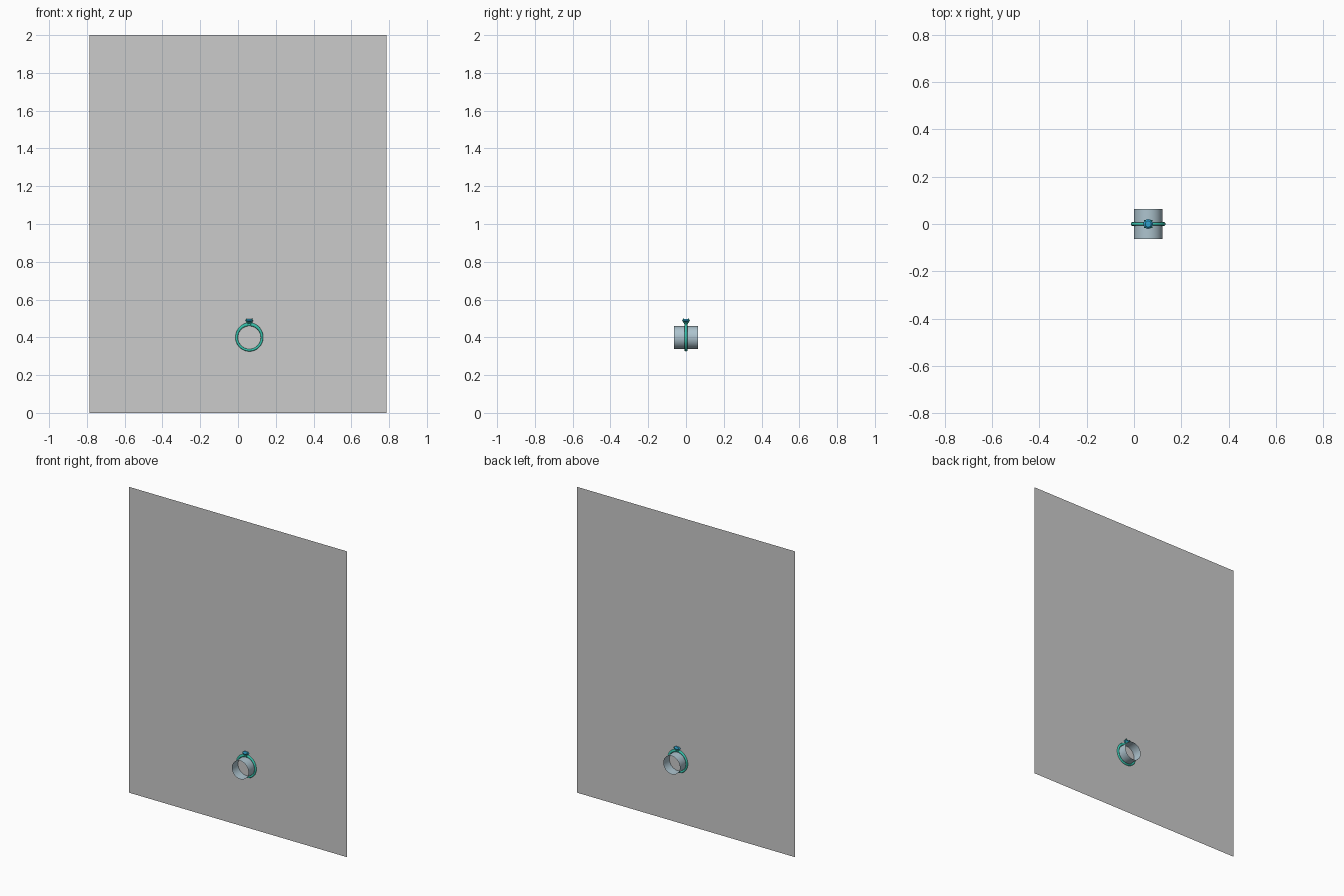
import bpy, bmesh
from math import sin, cos, pi
from mathutils import Vector

if "Cube" in bpy.data.objects:
    bpy.data.objects.remove(bpy.data.objects["Cube"])

CX, CZ = 0.06, 0.399   # ring centre


def colour(name, rgb):
    m = bpy.data.materials.new(name)
    m.diffuse_color = (*rgb, 1)
    m.use_nodes = True
    m.node_tree.nodes["Principled BSDF"].inputs["Base Color"].default_value = m.diffuse_color
    return m


def build(name, bm, mat=None, smooth=None):
    bmesh.ops.recalc_face_normals(bm, faces=bm.faces)
    me = bpy.data.meshes.new(name)
    bm.to_mesh(me)
    bm.free()
    ob = bpy.data.objects.new(name, me)
    bpy.context.collection.objects.link(ob)
    if mat:
        me.materials.append(mat)
    if smooth:
        bpy.ops.object.select_all(action='DESELECT')
        ob.select_set(True)
        bpy.context.view_layer.objects.active = ob
        bpy.ops.object.shade_smooth_by_angle(angle=smooth)
    return ob


def skin(bm, rings, closed=False):
    """Bridge consecutive rings of points with quads."""
    vs = [[bm.verts.new(p) for p in r] for r in rings]
    n = len(vs[0])
    for i in range(len(vs) if closed else len(vs) - 1):
        a, b = vs[i], vs[(i + 1) % len(vs)]
        for j in range(n):
            k = (j + 1) % n
            bm.faces.new((a[j], a[k], b[k], b[j]))
    return vs


def circle(r, z, n, phase=0):
    return [(CX + r * cos(2 * pi * i / n + phase), r * sin(2 * pi * i / n + phase), z)
            for i in range(n)]


teal = colour("teal_metal", (0.04, 0.55, 0.42))
blue = colour("blue_stone", (0.03, 0.36, 0.62))
slate = colour("slate", (0.42, 0.55, 0.62))

# Upright backing sheet
bm = bmesh.new()
bm.faces.new([bm.verts.new(p) for p in
              ((-0.787, 0, 0), (0.787, 0, 0), (0.787, 0, 2), (-0.787, 0, 2))])
build("backing_sheet", bm)

# Open sleeve inside the ring
bm = bmesh.new()
skin(bm, [[(CX + 0.06 * cos(2 * pi * i / 64), y, CZ + 0.06 * sin(2 * pi * i / 64))
           for i in range(64)] for y in (-0.063, 0.063)])
build("finger_sleeve", bm, slate, 0.6)

# Band: oval section, swelling towards the shoulders
bm = bmesh.new()
rings = []
for i in range(96):
    a = 2 * pi * i / 96
    inner, outer = 0.0605, 0.0735 + 0.005 * max(0, sin(a)) ** 2
    mid, half = (inner + outer) / 2, (outer - inner) / 2
    wide = 0.008 - 0.001 * max(0, sin(a))
    ring = []
    for j in range(16):
        t = 2 * pi * j / 16
        r = mid + half * cos(t)
        ring.append((CX + r * cos(a), wide * sin(t), CZ + r * sin(a)))
    rings.append(ring)
skin(bm, rings, closed=True)
build("band", bm, teal, 0.6)

# Faceted stone: culet, girdle, crown and table
bm = bmesh.new()
levels = skin(bm, [circle(0.0205, 0.487, 16), circle(0.0205, 0.489, 16),
                   circle(0.0125, 0.497, 16)])
bm.faces.new(levels[-1])
tip = bm.verts.new((CX, 0, 0.469))
for i in range(16):
    bm.faces.new((levels[0][i], levels[0][(i + 1) % 16], tip))
build("stone", bm, blue)

# Setting rail below the girdle
bm = bmesh.new()
skin(bm, [[(CX + (0.0145 + 0.0018 * cos(2 * pi * j / 8)) * cos(2 * pi * i / 32),
            (0.0145 + 0.0018 * cos(2 * pi * j / 8)) * sin(2 * pi * i / 32),
            0.479 + 0.0018 * sin(2 * pi * j / 8)) for j in range(8)]
          for i in range(32)], closed=True)
build("setting_rail", bm, teal, 0.6)

# Four prongs on the diagonals
path = [(0.003, 0.461), (0.011, 0.474), (0.0195, 0.486), (0.0215, 0.493), (0.0185, 0.498)]
for k in range(4):
    d = Vector((cos(pi / 4 + k * pi / 2), sin(pi / 4 + k * pi / 2), 0))
    side = Vector((-d.y, d.x, 0))
    bm = bmesh.new()
    rings = []
    for i, (r, z) in enumerate(path):
        p, q = path[max(i - 1, 0)], path[min(i + 1, len(path) - 1)]
        tan = (d * (q[0] - p[0]) + Vector((0, 0, q[1] - p[1]))).normalized()
        nor = tan.cross(side)
        c = Vector((CX, 0, z)) + d * r
        rings.append([c + 0.0026 * (side * cos(2 * pi * j / 10) + nor * sin(2 * pi * j / 10))
                      for j in range(10)])
    vs = skin(bm, rings)
    bm.faces.new(vs[0])
    bm.faces.new(vs[-1])
    build(f"prong_{k + 1}", bm, teal, 0.8)
